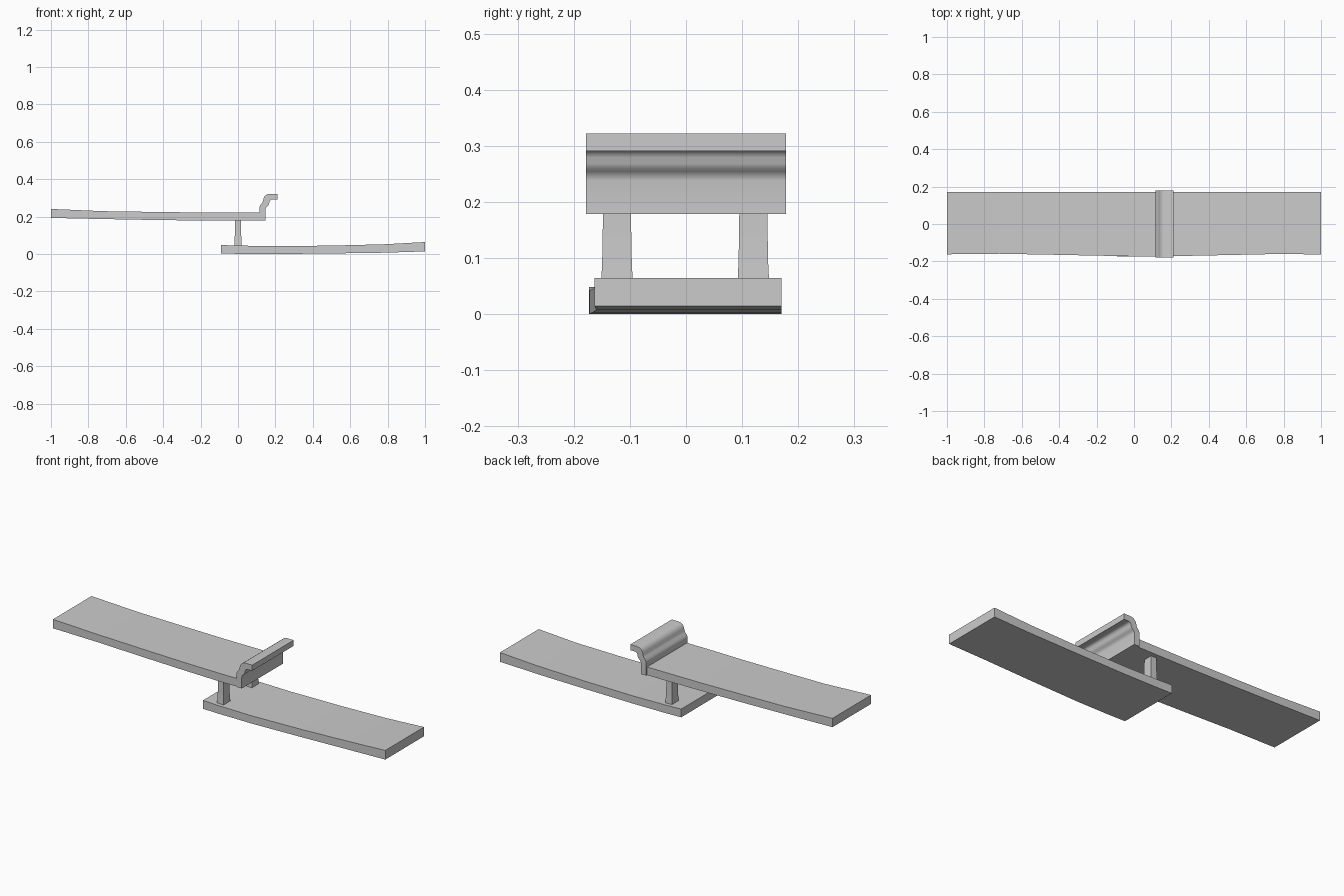
import bpy, bmesh, math

if "Cube" in bpy.data.objects:
    bpy.data.objects.remove(bpy.data.objects["Cube"])


def finish(name, bm, smooth=False):
    bmesh.ops.recalc_face_normals(bm, faces=bm.faces)
    mesh = bpy.data.meshes.new(name)
    bm.to_mesh(mesh)
    bm.free()
    ob = bpy.data.objects.new(name, mesh)
    bpy.context.collection.objects.link(ob)
    if smooth:
        bpy.ops.object.select_all(action='DESELECT')
        ob.select_set(True)
        bpy.context.view_layer.objects.active = ob
        bpy.ops.object.shade_smooth_by_angle(angle=math.radians(40))
    return ob


def loft(name, rings):
    """Skin a list of four-cornered rings and cap both ends."""
    bm = bmesh.new()
    loops = [[bm.verts.new(p) for p in r] for r in rings]
    for a, b in zip(loops, loops[1:]):
        for i in range(4):
            j = (i + 1) % 4
            bm.faces.new((a[i], a[j], b[j], b[i]))
    bm.faces.new(loops[0])
    bm.faces.new(loops[-1])
    return finish(name, bm)


def plank(name, stations):
    """Stations: x, bottom z, top z, front y."""
    return loft(name, [[(x, yf, zb), (x, 0.17, zb), (x, 0.17, zt), (x, yf, zt)]
                       for x, zb, zt, yf in stations])


# Two slightly bowed planks with a gently curved front edge
plank("upper_plank", [
    (-1.0, 0.193, 0.241, -0.162), (-0.72, 0.187, 0.229, -0.159),
    (-0.45, 0.182, 0.225, -0.164), (-0.2, 0.179, 0.222, -0.169),
    (0.0, 0.178, 0.222, -0.173), (0.13, 0.178, 0.222, -0.173)])
plank("lower_plank", [
    (-0.09, 0.003, 0.048, -0.173), (0.0, 0.001, 0.045, -0.173),
    (0.2, 0.0, 0.042, -0.172), (0.5, 0.003, 0.045, -0.166),
    (0.78, 0.007, 0.052, -0.160), (1.0, 0.014, 0.064, -0.163)])

# Curled lip at the end of the upper plank
profile = [
    (0.115, 0.178), (0.147, 0.178), (0.147, 0.238), (0.149, 0.247),
    (0.155, 0.254), (0.162, 0.260), (0.166, 0.268), (0.168, 0.279),
    (0.172, 0.287), (0.179, 0.291), (0.21, 0.291), (0.21, 0.322),
    (0.170, 0.322), (0.155, 0.319), (0.143, 0.310), (0.136, 0.297),
    (0.134, 0.283), (0.129, 0.273), (0.119, 0.263), (0.115, 0.250)]
bm = bmesh.new()
face = bm.faces.new([bm.verts.new((x, -0.178, z)) for x, z in profile])
ext = bmesh.ops.extrude_face_region(bm, geom=[face], use_keep_orig=True)
for v in ext["geom"]:
    if isinstance(v, bmesh.types.BMVert):
        v.co.y = 0.178
finish("curled_lip", bm, smooth=True)

# Pair of flared posts joining the planks
post_rows = [(0.04, 0.020, 0.029), (0.09, 0.0175, 0.0265),
             (0.14, 0.0165, 0.0255), (0.183, 0.0165, 0.025)]
for name, yc in (("front_post", -0.123), ("back_post", 0.120)):
    loft(name, [[(-hx, yc - hy, z), (hx, yc - hy, z), (hx, yc + hy, z), (-hx, yc + hy, z)]
                for z, hx, hy in post_rows])
